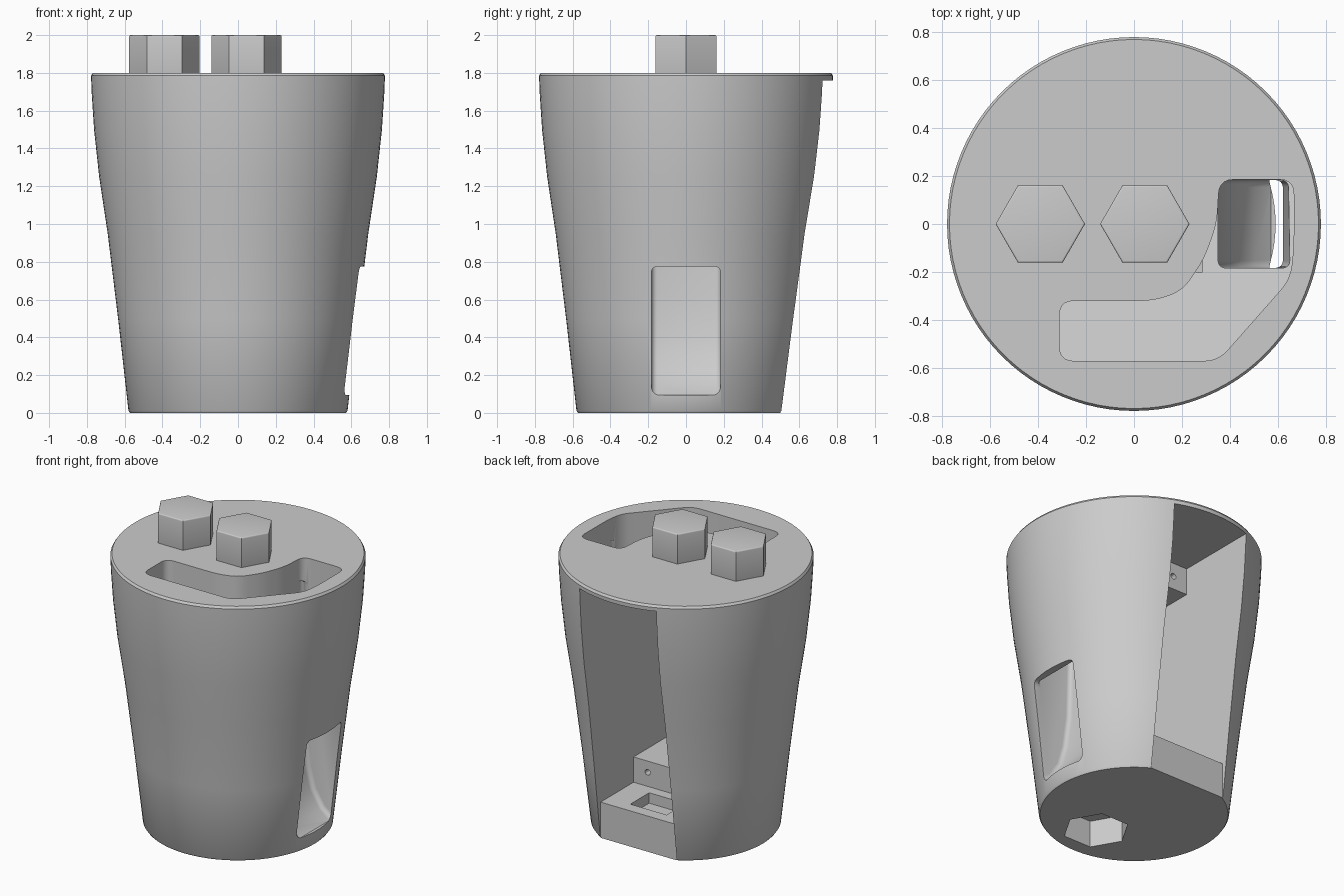
import bpy, bmesh, math
from mathutils import Vector

if "Cube" in bpy.data.objects:
    bpy.data.objects.remove(bpy.data.objects["Cube"])

grey = bpy.data.materials.new("light_grey")
grey.diffuse_color = (0.6, 0.6, 0.6, 1)
grey.use_nodes = True
grey.node_tree.nodes["Principled BSDF"].inputs["Base Color"].default_value = grey.diffuse_color


def make(name, bm):
    bmesh.ops.recalc_face_normals(bm, faces=bm.faces)
    me = bpy.data.meshes.new(name)
    bm.to_mesh(me)
    bm.free()
    ob = bpy.data.objects.new(name, me)
    bpy.context.collection.objects.link(ob)
    me.materials.append(grey)
    return ob


def rounded(points, radius, steps=5):
    """Round the corners of a 2D outline with small quadratic arcs."""
    out = []
    for i, p in enumerate(points):
        p = Vector(p)
        a, b = Vector(points[i - 1]) - p, Vector(points[(i + 1) % len(points)]) - p
        r = min(radius, a.length * 0.45, b.length * 0.45)
        s, e = p + a.normalized() * r, p + b.normalized() * r
        for k in range(steps + 1):
            t = k / steps
            out.append(s * (1 - t) ** 2 + p * 2 * t * (1 - t) + e * t * t)
    return out


def loft(name, low, high, bevel=0.0):
    """Closed solid between two matching loops of 3D points."""
    bm = bmesh.new()
    a = [bm.verts.new(p) for p in low]
    b = [bm.verts.new(p) for p in high]
    n = len(a)
    caps = [bm.faces.new(a), bm.faces.new(b)]
    for i in range(n):
        bm.faces.new((a[i], a[(i + 1) % n], b[(i + 1) % n], b[i]))
    if bevel:
        bmesh.ops.recalc_face_normals(bm, faces=bm.faces)
        edges = [e for f in caps for e in f.edges]
        bmesh.ops.bevel(bm, geom=edges, offset=bevel, segments=4, profile=0.5, affect='EDGES')
    return make(name, bm)


def box(name, x0, x1, y0, y1, z0, z1):
    c = [(x0, y0), (x1, y0), (x1, y1), (x0, y1)]
    return loft(name, [(x, y, z0) for x, y in c], [(x, y, z1) for x, y in c])


def hexagon(name, cx, cy, r, z0, z1, bevel=0.0):
    pts = [(cx + r * math.cos(i * math.pi / 3), cy + r * math.sin(i * math.pi / 3)) for i in range(6)]
    return loft(name, [(x, y, z0) for x, y in pts], [(x, y, z1) for x, y in pts], bevel)


def boolean(ob, tool, op='DIFFERENCE'):
    m = ob.modifiers.new("boolean", 'BOOLEAN')
    m.operation, m.object, m.solver = op, tool, 'EXACT'
    bpy.ops.object.select_all(action='DESELECT')
    bpy.context.view_layer.objects.active = ob
    ob.select_set(True)
    bpy.ops.object.modifier_apply(modifier=m.name)
    bpy.data.objects.remove(tool, do_unlink=True)


# Tapered body, a lathe of the side profile
profile = [(0.572, 0), (0.58, 0.012), (0.635, 0.5), (0.69, 0.95), (0.735, 1.25),
           (0.762, 1.5), (0.775, 1.7), (0.778, 1.785), (0.768, 1.8)]
N = 96
bm = bmesh.new()
rings = [[bm.verts.new((r * math.cos(2 * math.pi * i / N), r * math.sin(2 * math.pi * i / N), z))
          for i in range(N)] for r, z in profile]
for a, b in zip(rings, rings[1:]):
    for i in range(N):
        bm.faces.new((a[i], a[(i + 1) % N], b[(i + 1) % N], b[i]))
bm.faces.new(rings[0])
bm.faces.new(rings[-1])
body = make("tapered_body", bm)

# Rear compartment, open at the back, with stepped blocks at top and bottom
side = [(1, -0.1), (1, 1.76), (0.16, 1.76), (0.16, 1.58), (-0.2, 1.58),
        (-0.2, 0.41), (0.15, 0.41), (0.15, 0.24), (0.5, 0.24), (0.5, -0.1)]
boolean(body, loft("compartment_cutter", [(-0.285, y, z) for y, z in side],
                   [(0.285, y, z) for y, z in side]))

# Shallow pocket in the compartment floor
boolean(body, box("pocket_cutter", -0.15, 0.12, 0.22, 0.42, 0.17, 0.3))

# Pin holes in the stepped blocks
for x in (-0.18, 0.18):
    for z in (0.335, 1.67):
        c = [(x + 0.02 * math.cos(i * math.pi / 6), z + 0.02 * math.sin(i * math.pi / 6)) for i in range(12)]
        boolean(body, loft("pin_cutter", [(u, 0.05, w) for u, w in c], [(u, 0.2, w) for u, w in c]))

# Curved entry trough in the top, sloping towards the chute
outline = rounded([(-0.31, -0.57), (0.35, -0.57), (0.65, -0.23), (0.665, -0.1), (0.665, 0.185),
                   (0.355, 0.185), (0.345, 0.0), (0.29, -0.15), (0.2, -0.28),
                   (0.08, -0.32), (-0.31, -0.32)], 0.06)
boolean(body, loft("trough_cutter",
                   [(x, y, 1.62 - 0.15 * (x + 0.31) - 0.35 * (y + 0.57)) for x, y in outline],
                   [(x, y, 1.95) for x, y in outline]))

# Vertical chute with a curved ramp leaving through the side window
chute = [(0.35, 1.65), (0.665, 1.65), (0.62, 0.775), (0.95, 0.775), (0.95, 0.09), (0.57, 0.095),
         (0.5, 0.15), (0.43, 0.26), (0.39, 0.4), (0.36, 0.62), (0.35, 0.95)]
boolean(body, loft("chute_cutter", [(x, -0.183, z) for x, z in chute],
                   [(x, 0.183, z) for x, z in chute], 0.03))

# Hexagonal socket in the underside
boolean(body, hexagon("socket_cutter", 0.05, -0.3, 0.205, -0.1, 0.18))

# Two hexagonal pegs on the top
pegs = [hexagon("hex_peg", x, 0, 0.186, 1.79, 2.0, 0.008) for x in (-0.39, 0.045)]

for ob in [body] + pegs:
    bpy.ops.object.select_all(action='DESELECT')
    bpy.context.view_layer.objects.active = ob
    ob.select_set(True)
    bpy.ops.object.shade_smooth_by_angle(angle=math.radians(30))
